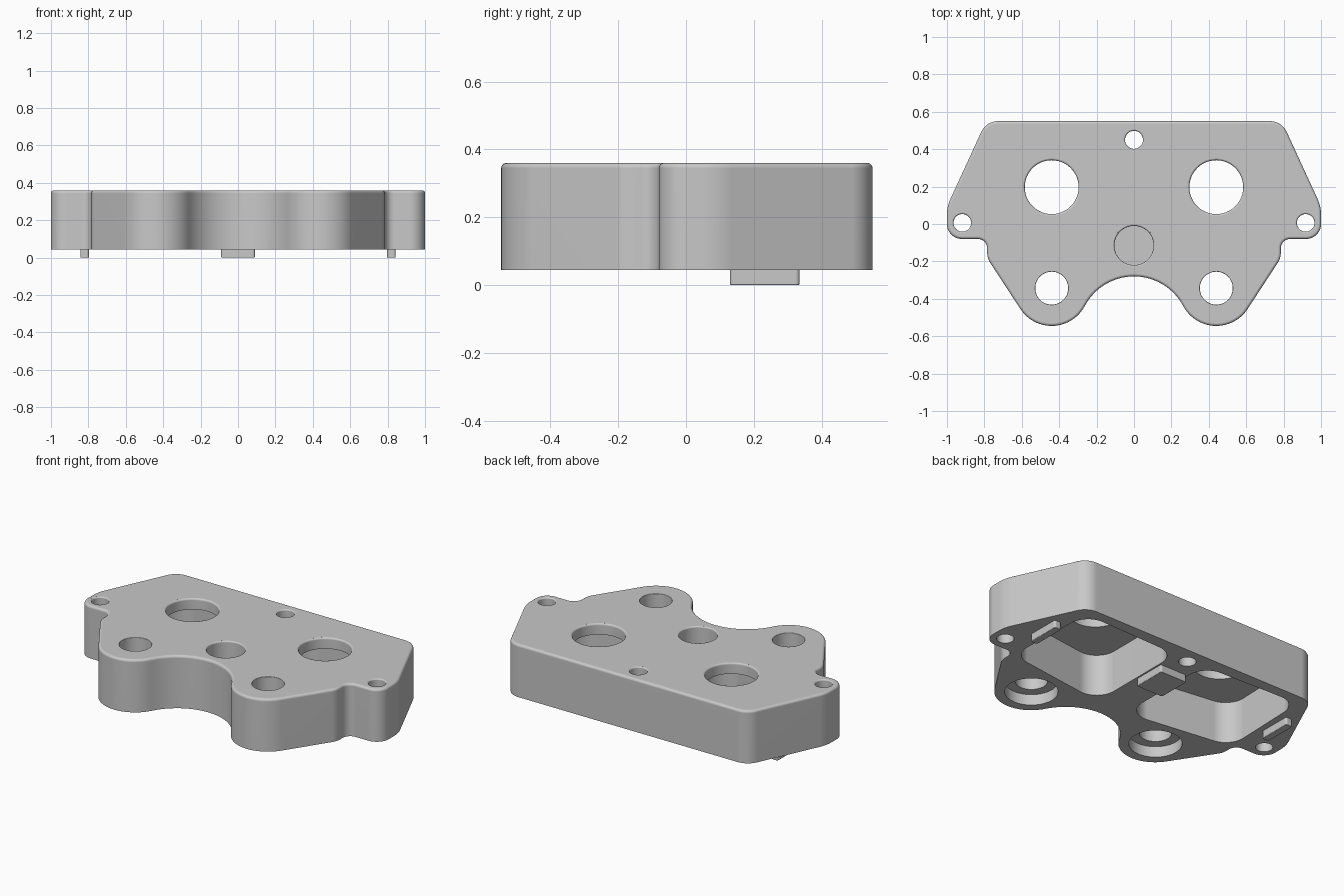
import bpy, bmesh
from math import cos, sin, radians, pi
from mathutils import Vector

if "Cube" in bpy.data.objects:
    bpy.data.objects.remove(bpy.data.objects["Cube"])

BOTTOM, TOP, ROUND = 0.045, 0.36, 0.015

metal = bpy.data.materials.new("light_grey_metal")
metal.use_nodes = True
grey = (0.58, 0.58, 0.58, 1)
metal.diffuse_color = grey
metal.node_tree.nodes["Principled BSDF"].inputs["Base Color"].default_value = grey


def arc(cx, cy, r, start, end):
    n = max(4, int(abs(end - start) / 6))
    angles = [radians(start + (end - start) * i / n) for i in range(n + 1)]
    return [(cx + r * cos(a), cy + r * sin(a)) for a in angles]


def fillet(corners, r):
    """Round every corner of a convex polygon."""
    out = []
    for i, c in enumerate(corners):
        p = Vector(c)
        a = (Vector(corners[i - 1]) - p).normalized()
        b = (Vector(corners[(i + 1) % len(corners)]) - p).normalized()
        half = a.angle(b) / 2
        to_centre = (a + b).normalized() * r / sin(half)
        reach = r * cos(half) / sin(half)
        u = (a * reach - to_centre).normalized()
        v = (b * reach - to_centre).normalized()
        for k in range(11):
            t = k / 10
            spoke = (u * (1 - t) + v * t).normalized()
            out.append(tuple(p + to_centre + spoke * r))
    return out


def finish(name, bm):
    bmesh.ops.recalc_face_normals(bm, faces=bm.faces)
    mesh = bpy.data.meshes.new(name)
    bm.to_mesh(mesh)
    bm.free()
    mesh.materials.append(metal)
    obj = bpy.data.objects.new(name, mesh)
    bpy.context.collection.objects.link(obj)
    return obj


def prism(name, outline, z0, z1, bevel_z=None, bevel=0):
    bm = bmesh.new()
    face = bm.faces.new([bm.verts.new((x, y, z0)) for x, y in outline])
    up = bmesh.ops.extrude_face_region(bm, geom=[face], use_keep_orig=True)["geom"]
    for v in up:
        if isinstance(v, bmesh.types.BMVert):
            v.co.z = z1
    bmesh.ops.recalc_face_normals(bm, faces=bm.faces)
    if bevel:
        rim = [e for e in bm.edges if all(abs(v.co.z - bevel_z) < 1e-4 for v in e.verts)]
        bmesh.ops.bevel(bm, geom=rim, offset=bevel, segments=4, profile=0.5, affect="EDGES")
    return finish(name, bm)


def turned(name, x, y, rings):
    """Closed round solid made of (radius, height) rings."""
    n = 48
    bm = bmesh.new()
    loops = [[bm.verts.new((x + r * cos(2 * pi * i / n), y + r * sin(2 * pi * i / n), z))
              for i in range(n)] for r, z in rings]
    for lo, hi in zip(loops, loops[1:]):
        for i in range(n):
            j = (i + 1) % n
            bm.faces.new((lo[i], lo[j], hi[j], hi[i]))
    bm.faces.new(loops[0][::-1])
    bm.faces.new(loops[-1])
    return finish(name, bm)


def hole_rings(r, z0, lip):
    """Straight hole that opens in a rounded lip at the top."""
    rings = [(r, z0)]
    for a in (0, 30, 60, 85):
        rings.append((r + lip * (1 - cos(radians(a))), TOP - lip + lip * sin(radians(a))))
    return rings + [(r + lip, TOP + 0.05)]


# Plate outline: right half as arcs, then mirrored
half = (arc(0, -0.578, 0.298, 90, 27.9)
        + arc(0.44, -0.345, 0.2, 207.9, 326.9)[1:]
        + arc(0.685, -0.153, 0.1, -33.1, 0)
        + arc(0.835, -0.13, 0.05, 180, 90)
        + arc(0.92, 0, 0.08, 270, 360)
        + arc(0.8, 0.05, 0.2, 0, 24.7)
        + arc(0.726, 0.45, 0.1, 24.7, 90))
outline = half + [(-x, y) for x, y in reversed(half[1:])]
body = prism("plate_body", outline, BOTTOM, TOP, TOP, ROUND)

# Cutters for holes, counterbores and underside pockets
cutters = [turned("back_hole", 0, 0.45, hole_rings(0.048, 0, 0.008)),
           turned("centre_recess", 0, -0.115, hole_rings(0.105, 0.15, 0.008))]
for s in (-1, 1):
    cutters.append(turned("lug_hole", s * 0.918, 0.006, hole_rings(0.047, 0, 0.008)))
    cutters.append(turned("boss_hole", s * 0.44, -0.343, hole_rings(0.088, 0, 0.003)))
    cutters.append(turned("counterbore", s * 0.44, -0.343, [(0.145, 0), (0.145, 0.11)]))
    cutters.append(turned("large_hole", s * 0.44, 0.197, hole_rings(0.144, 0.2, 0.01)))
    corners = [(0.1, -0.19), (0.77, -0.1), (0.75, 0.49), (0.1, 0.47)]
    cutters.append(prism("pocket", fillet([(s * x, y) for x, y in corners], 0.12), 0, 0.295))

for c in cutters:
    c.hide_render = True
    cut = body.modifiers.new(c.name, "BOOLEAN")
    cut.operation, cut.solver, cut.object = "DIFFERENCE", "EXACT", c
bpy.context.view_layer.objects.active = body
body.select_set(True)
for m in list(body.modifiers):
    bpy.ops.object.modifier_apply(modifier=m.name)
for c in cutters:
    bpy.data.objects.remove(c)


# Locating tabs underneath
def tab(name, x, width):
    a, b, y0, y1 = x - width / 2, x + width / 2, 0.13, 0.335
    pts = fillet([(a, y0), (b, y0), (b, y1), (a, y1)], 0.012)
    return prism(name, pts, 0, BOTTOM + 0.01, 0, 0.004)


parts = [body, tab("centre_tab", 0, 0.18),
         tab("left_tab", 0.82, 0.045), tab("right_tab", -0.82, 0.045)]
for p in parts:
    p.select_set(True)
bpy.ops.object.shade_smooth_by_angle(angle=radians(35))

# Keep the large flat faces evenly shaded next to the rounded rims
for p in parts:
    weighted = p.modifiers.new("even_shading", "WEIGHTED_NORMAL")
    weighted.keep_sharp = True
